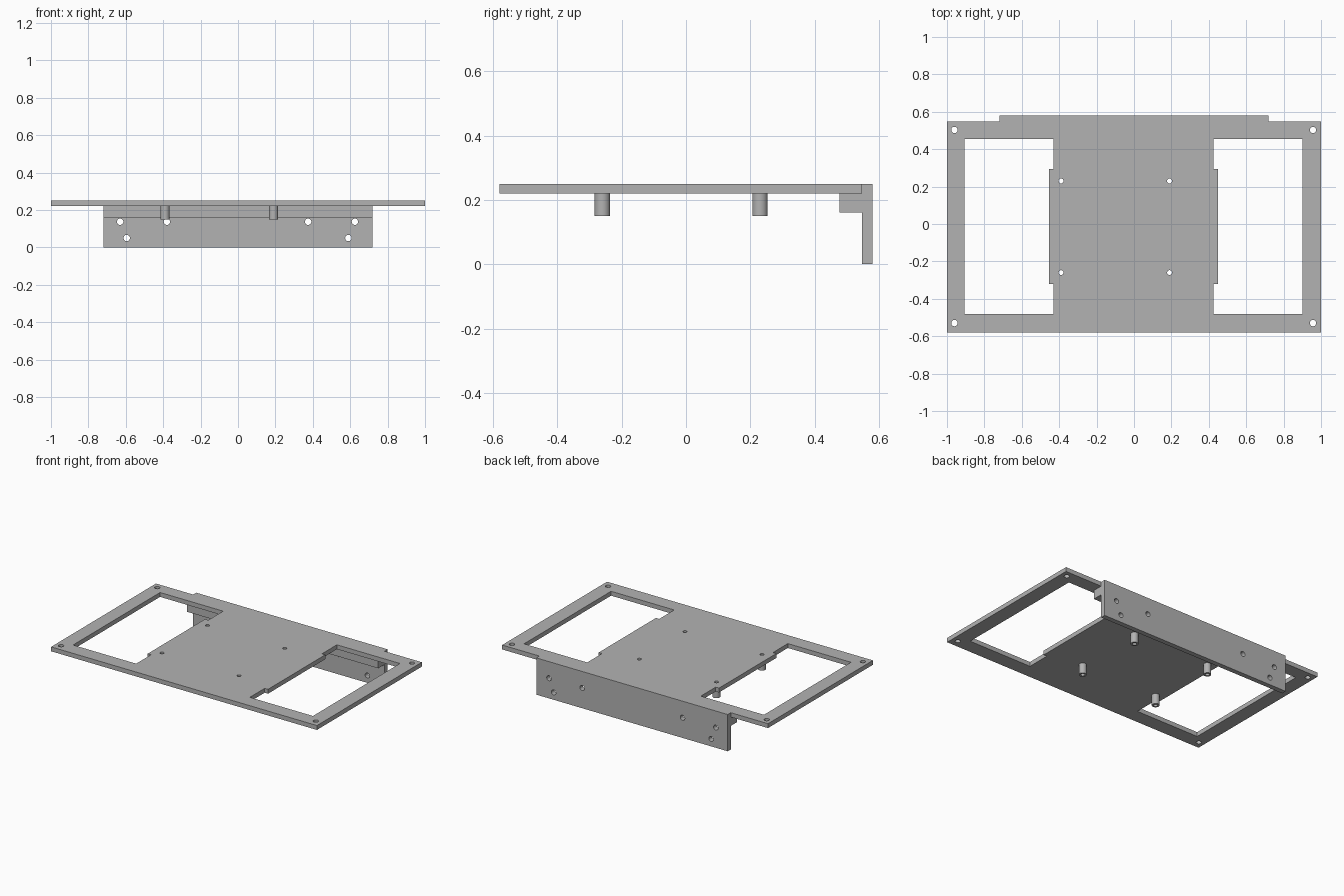
import bpy
from math import cos, sin, tau, pi
from mathutils import Matrix

cube = bpy.data.objects.get("Cube")
if cube:
    bpy.data.objects.remove(cube, do_unlink=True)

grey = bpy.data.materials.new("plain grey")
grey.use_nodes = True
colour = (0.45, 0.45, 0.45, 1)
grey.diffuse_color = colour
grey.node_tree.nodes["Principled BSDF"].inputs["Base Color"].default_value = colour


def circle(x, y, r, n=32):
    return [(x + r * cos(tau * i / n), y + r * sin(tau * i / n)) for i in range(n)]


def rect(x0, x1, y0, y1):
    return [(x0, y0), (x1, y0), (x1, y1), (x0, y1)]


def extruded(name, loops, thickness, matrix):
    """Fill the first loop, leave the others as holes, extrude about the middle."""
    curve = bpy.data.curves.new(name, "CURVE")
    curve.dimensions = "2D"
    curve.fill_mode = "BOTH"
    curve.extrude = thickness / 2
    for loop in loops:
        spline = curve.splines.new("POLY")
        spline.points.add(len(loop) - 1)
        for point, (x, y) in zip(spline.points, loop):
            point.co = (x, y, 0, 1)
        spline.use_cyclic_u = True
    helper = bpy.data.objects.new(name + " outline", curve)
    mesh = bpy.data.meshes.new_from_object(helper)
    bpy.data.objects.remove(helper)
    mesh.transform(matrix)
    mesh.materials.clear()
    mesh.materials.append(grey)
    obj = bpy.data.objects.new(name, mesh)
    bpy.context.collection.objects.link(obj)
    bpy.context.view_layer.objects.active = obj
    obj.select_set(True)
    bpy.ops.object.shade_smooth_by_angle(angle=pi / 6)
    obj.select_set(False)
    return obj


TOP, UNDER = 0.25, 0.22
FRONT, BACK, REAR = -0.58, 0.547, 0.58
HALF = 0.72

# Top plate with a rear tab, two notched windows and screw holes
outline = [(-1, FRONT), (1, FRONT), (1, BACK), (HALF, BACK), (HALF, REAR),
           (-HALF, REAR), (-HALF, BACK), (-1, BACK)]


def window(side):
    inner, outer = (-0.43, -0.905) if side < 0 else (0.425, 0.9)
    lip = inner + side * 0.025
    return [(outer, -0.48), (inner, -0.48), (inner, -0.32), (lip, -0.32),
            (lip, 0.295), (inner, 0.295), (inner, 0.455), (outer, 0.455)]


posts = [(x, y) for x in (-0.39, 0.19) for y in (-0.26, 0.23)]
loops = [outline, window(-1), window(1)]
loops += [circle(x, y, 0.017) for x in (-0.96, 0.957) for y in (-0.53, 0.503)]
loops += [circle(x, y, 0.013) for x, y in posts]
extruded("top_plate", loops, TOP - UNDER, Matrix.Translation((0, 0, (TOP + UNDER) / 2)))

# Hollow standoffs under the plate
for i, (x, y) in enumerate(posts):
    extruded(f"standoff_{i + 1}", [circle(0, 0, 0.024), circle(0, 0, 0.013)], 0.07,
             Matrix.Translation((x, y, UNDER - 0.035)))

# Rear flange with mounting holes
upright = Matrix.Rotation(pi / 2, 4, "X")
holes = [(-0.63, 0.137), (-0.38, 0.137), (0.375, 0.137), (0.625, 0.137),
         (-0.595, 0.05), (0.59, 0.05)]
extruded("rear_flange", [rect(-HALF, HALF, 0, UNDER)] + [circle(x, z, 0.017) for x, z in holes],
         REAR - BACK, Matrix.Translation((0, (REAR + BACK) / 2, 0)) @ upright)

# Stiffening ledge in the corner of plate and flange
extruded("corner_ledge", [rect(-HALF, HALF, 0.16, UNDER)], BACK - 0.478,
         Matrix.Translation((0, (BACK + 0.478) / 2, 0)) @ upright)
